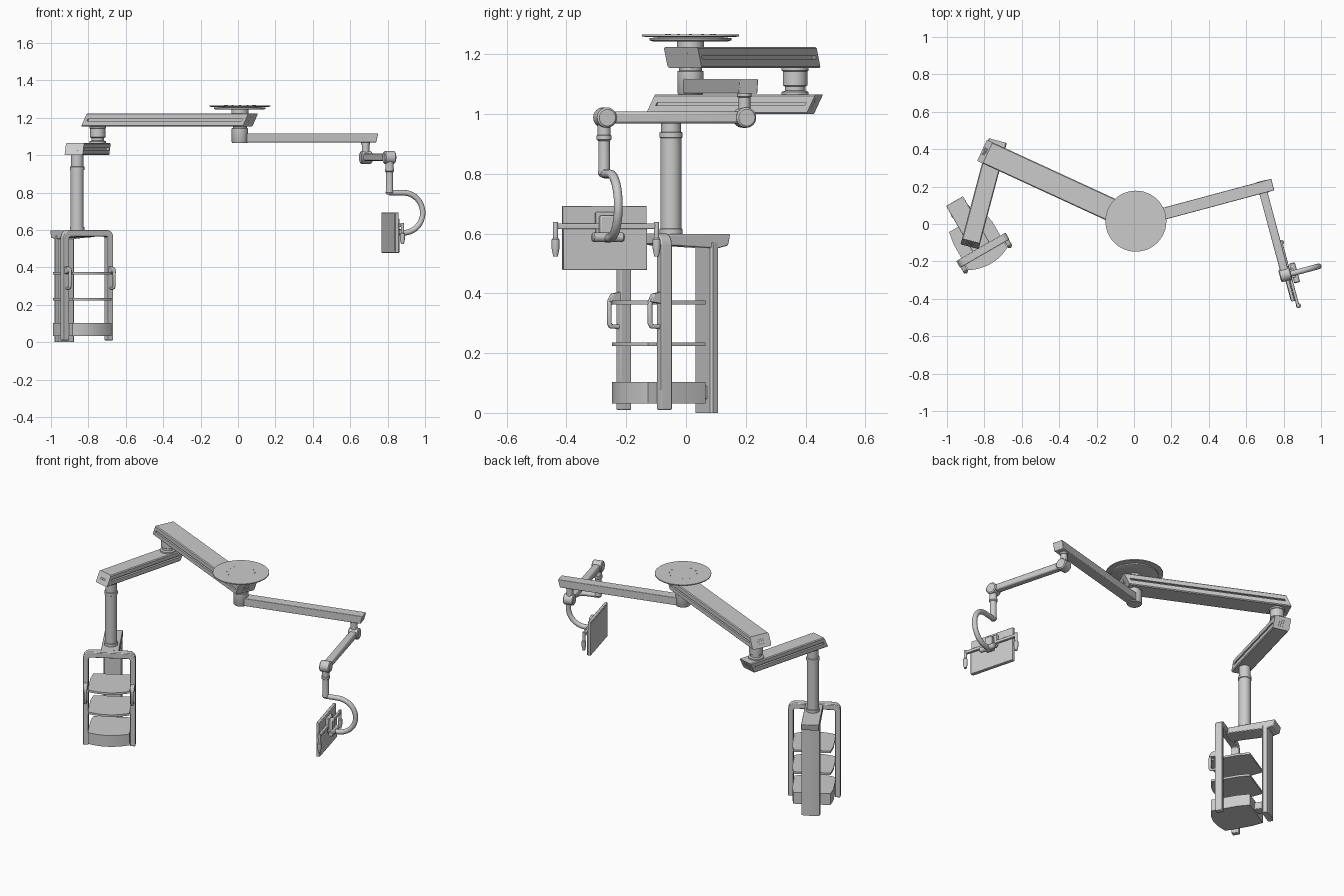
import bpy, bmesh
from math import sin, cos, pi, radians, atan2, degrees
from mathutils import Matrix, Vector

if "Cube" in bpy.data.objects:
    bpy.data.objects.remove(bpy.data.objects["Cube"])


def frame(x, y, deg):
    return Matrix.Translation((x, y, 0)) @ Matrix.Rotation(radians(deg), 4, 'Z')


def finish(name, bm, M, bevel=0.0):
    bmesh.ops.recalc_face_normals(bm, faces=bm.faces)
    me = bpy.data.meshes.new(name)
    bm.to_mesh(me)
    bm.free()
    ob = bpy.data.objects.new(name, me)
    bpy.context.collection.objects.link(ob)
    ob.matrix_world = M
    if bevel:
        m = ob.modifiers.new("bevel", 'BEVEL')
        m.width, m.segments, m.limit_method = bevel, 2, 'ANGLE'
    bpy.ops.object.select_all(action='DESELECT')
    ob.select_set(True)
    bpy.context.view_layer.objects.active = ob
    bpy.ops.object.shade_smooth_by_angle(angle=radians(35))
    return ob


def prism(name, pts, a, b, M, axis='x', bevel=0.0, shear=0.0, zm=0.0):
    """Extrude a 2D outline along a local axis, optionally leaning its ends."""
    put = {'x': lambda p, q, t: (t - shear * (q - zm), p, q),
           'y': lambda p, q, t: (p, t, q),
           'z': lambda p, q, t: (p, q, t)}[axis]
    bm = bmesh.new()
    lo = [bm.verts.new(put(p, q, a)) for p, q in pts]
    hi = [bm.verts.new(put(p, q, b)) for p, q in pts]
    bm.faces.new(lo)
    bm.faces.new(hi)
    n = len(pts)
    for i in range(n):
        j = (i + 1) % n
        bm.faces.new((lo[i], lo[j], hi[j], hi[i]))
    return finish(name, bm, M, bevel)


def box(name, x0, x1, y0, y1, z0, z1, M, bevel=0.004):
    return prism(name, [(x0, y0), (x1, y0), (x1, y1), (x0, y1)], z0, z1, M, 'z', bevel)


def lathe(name, prof, M, n=32):
    """Turn an (r, z) outline round the local z axis."""
    bm = bmesh.new()
    rings = [[bm.verts.new((r * cos(2 * pi * i / n), r * sin(2 * pi * i / n), z)) for i in range(n)]
             for r, z in prof]
    for A, B in zip(rings, rings[1:]):
        for i in range(n):
            j = (i + 1) % n
            bm.faces.new((A[i], A[j], B[j], B[i]))
    bm.faces.new(rings[0])
    bm.faces.new(rings[-1])
    return finish(name, bm, M)


def tube(name, pts, r, M):
    cu = bpy.data.curves.new(name, 'CURVE')
    cu.dimensions, cu.bevel_depth, cu.bevel_resolution, cu.use_fill_caps = '3D', r, 4, True
    sp = cu.splines.new('POLY')
    sp.points.add(len(pts) - 1)
    for p, c in zip(sp.points, pts):
        p.co = (*c, 1)
    sp.use_smooth = True
    ob = bpy.data.objects.new(name, cu)
    bpy.context.collection.objects.link(ob)
    ob.matrix_world = M
    return ob


def arc(cx, cz, r, a0, a1, n=6):
    return [(cx + r * cos(radians(a0 + (a1 - a0) * i / n)), cz + r * sin(radians(a0 + (a1 - a0) * i / n)))
            for i in range(n + 1)]


def heavy_arm(name, p, q, e0, e1, w, z0, z1):
    """Grooved beam from pivot p to pivot q with plain leaning end caps and vents."""
    d = Vector(q) - Vector(p)
    M, L = frame(*p, degrees(atan2(d.y, d.x))), d.length
    zm, h, c, g, gd = (z0 + z1) / 2, w / 2, 0.005, 0.005, 0.014
    edge = [(h - c, z0), (h, z0 + c)]
    groove = [(h, zm - g), (h - gd, zm - g), (h - gd, zm + g), (h, zm + g)]
    top = [(h, z1 - c), (h - c, z1)]

    def mirrored(half):
        return half + [(-y, z) for y, z in reversed(half)]
    kw = dict(shear=0.48, zm=zm)
    prism(name, mirrored(edge + groove + top), -e0 + 0.02, L + e1 - 0.02, M, **kw)
    prism(name + "_cap_near", mirrored(edge + top), -e0, -e0 + 0.02, M, **kw)
    prism(name + "_cap_far", mirrored(edge + top), L + e1 - 0.02, L + e1, M, **kw)
    for i in range(5):
        z = zm - 0.016 + 0.008 * i
        slat = [(-0.02, z - 0.002), (0.02, z - 0.002), (0.02, z + 0.002), (-0.02, z + 0.002)]
        prism(name + "_vent_near", slat, -e0 - 0.001, -e0 + 0.002, M, **kw)
        prism(name + "_vent_far", slat, L + e1 - 0.002, L + e1 + 0.001, M, **kw)


HUB, ELBOW, COL, TIP = (0.01, 0.015), (-0.75, 0.365), (-0.86, -0.05), (0.682, 0.195)

# Ceiling plate with its bolt circle, and central hub
H = frame(*HUB, 0)
lathe("ceiling_plate", [(0.163, 1.266), (0.163, 1.26), (0.145, 1.257)], H, 48)
lathe("ceiling_flange", [(0.10, 1.258), (0.137, 1.254), (0.137, 1.247), (0.125, 1.243)], H, 48)
for i in range(12):
    a = 2 * pi * i / 12
    lathe("plate_bolt", [(0.005, 1.262), (0.005, 1.267)], H @ Matrix.Translation((0.08 * cos(a), 0.08 * sin(a), 0)), 10)
lathe("hub_neck", [(0.045, 1.25), (0.045, 1.22)], H)
lathe("hub_post", [(0.038, 1.16), (0.038, 1.145), (0.044, 1.143), (0.044, 1.07), (0.04, 1.064)], H)

# Heavy two-part arm with its elbow
heavy_arm("main_arm", HUB, ELBOW, 0.062, 0.052, 0.125, 1.154, 1.224)
heavy_arm("second_arm", ELBOW, COL, 0.068, 0.058, 0.10, 1.0, 1.066)
lathe("elbow_pivot", [(0.045, 1.158), (0.045, 1.145), (0.041, 1.143), (0.041, 1.096),
                      (0.034, 1.092), (0.034, 1.078), (0.045, 1.074), (0.045, 1.06)], frame(*ELBOW, 0))

# Drop column
lathe("drop_column", [(0.033, 1.005), (0.033, 0.94), (0.039, 0.938), (0.039, 0.922), (0.035, 0.92),
                      (0.035, 0.617), (0.039, 0.615), (0.039, 0.59)], frame(*COL, 0))

# Equipment rack: back spine, top beam and U-shaped front frame
R = frame(*COL, 30)
prism("rack_spine", [(-0.056, 0.130), (-0.048, 0.122), (0.048, 0.122), (0.056, 0.130),
                     (0.052, 0.152), (0.03, 0.158), (-0.03, 0.158), (-0.052, 0.152)], 0.0, 0.57, R, 'z')
prism("rack_top_beam", [(0.20, 0.598), (0.192, 0.56), (0.15, 0.55), (-0.02, 0.56), (-0.10, 0.562),
                        (-0.10, 0.598)][::-1], -0.052, 0.052, R, 'x', 0.004).location  # beam runs back to front
outer = arc(0.112, 0.561, 0.04, 0, 90) + arc(-0.112, 0.561, 0.04, 90, 180)
inner = arc(-0.108, 0.553, 0.012, 180, 90) + arc(0.108, 0.553, 0.012, 90, 0)
prism("rack_front_frame", [(0.152, 0.01)] + outer + [(-0.152, 0.01), (-0.12, 0.01)] + inner
      + [(0.12, 0.01)], -0.125, -0.083, R, 'y', 0.004)

# Shelves with bowed fronts, and the bottom drawer unit
bow = [(0.12 * t / 6, -0.188 + 0.03 * (t / 6) ** 2) for t in range(-6, 7)]
shelf = bow + [(0.12, 0.0), (0.108, 0.07), (-0.108, 0.07), (-0.12, 0.0)]
for name, z0, z1 in (("upper_shelf", 0.363, 0.376), ("lower_shelf", 0.223, 0.236), ("drawer_unit", 0.032, 0.104)):
    prism(name, shelf, z0, z1, R, 'z')
box("drawer_bracket", -0.03, 0.03, 0.065, 0.13, 0.046, 0.09, R)

# Pull handles on the front posts
for s in (-1, 1):
    u = s * 0.136
    tube("post_handle", [(u, -0.12, 0.385), (u, -0.142, 0.392), (u, -0.158, 0.375), (u, -0.16, 0.36),
                         (u, -0.16, 0.30), (u, -0.155, 0.29), (u, -0.12, 0.288)], 0.008, R)
    prism("handle_mount", [(-0.12, 0.405), (-0.15, 0.398), (-0.164, 0.372), (-0.12, 0.365)],
          u - 0.013, u + 0.013, R, 'x', 0.003)

# Slim monitor arm
d = Vector(TIP) - Vector(HUB)
A = frame(*HUB, degrees(atan2(d.y, d.x)))
prism("monitor_arm", [(-0.032, 1.068), (0.032, 1.068), (0.032, 1.117), (-0.032, 1.117)], 0.0,
      d.length + 0.056, A, 'x', 0.003, -0.25, 1.09)
lathe("monitor_arm_pivot", [(0.024, 1.075), (0.024, 1.058), (0.02, 1.056), (0.02, 1.01)], frame(*TIP, 0))

# Spring arm with two round knuckles
S = frame(0.81, -0.274, 15)
box("spring_arm", -0.022, 0.022, 0.01, 0.475, 0.969, 1.008, S, 0.008)
for y in (0.003, 0.486):
    K = S @ Matrix.Translation((0, y, 0.988)) @ Matrix.Rotation(pi / 2, 4, 'Y')
    lathe("spring_knuckle", [(0.028, -0.031), (0.034, -0.026), (0.034, 0.026), (0.028, 0.031)], K)
lathe("drop_tube", [(0.022, 0.985), (0.022, 0.93), (0.025, 0.928), (0.025, 0.915), (0.019, 0.91),
                    (0.019, 0.815), (0.021, 0.80), (0.014, 0.79)], S)

# Curved yoke carrying the monitor
yoke = [(0, 0.80)] + arc(0.077, 0.692, 0.107, 90, -90, 20) + [(0.03, 0.585)]
tube("curved_yoke", [(x, 0, z) for x, z in yoke], 0.015, S)

# Monitor, rear mount and handle bar
box("monitor", -0.006, 0.012, -0.145, 0.145, 0.478, 0.693, S, 0.003)
box("screen", -0.008, 0.0, -0.135, 0.135, 0.489, 0.683, S, 0)
box("monitor_rear_cover", 0.01, 0.017, -0.145, 0.145, 0.478, 0.617, S, 0.003)
box("mount_plate", 0.01, 0.028, -0.035, 0.045, 0.60, 0.672, S)
box("mount_block", 0.02, 0.05, -0.025, 0.025, 0.575, 0.66, S)
K = S @ Matrix.Translation((0.05, 0, 0.588)) @ Matrix.Rotation(pi / 2, 4, 'X')
lathe("tilt_joint", [(0.012, -0.055), (0.016, -0.05), (0.016, 0.05), (0.012, 0.055)], K, 24)
box("handle_bar", 0.014, 0.03, -0.18, 0.18, 0.615, 0.634, S, 0.003)
for s in (-1, 1):
    G = S @ Matrix.Translation((0.025, s * 0.175, 0))
    lathe("bar_handle", [(0.009, 0.638), (0.009, 0.585), (0.013, 0.58), (0.013, 0.55),
                         (0.010, 0.535), (0.008, 0.524)], G, 20)
